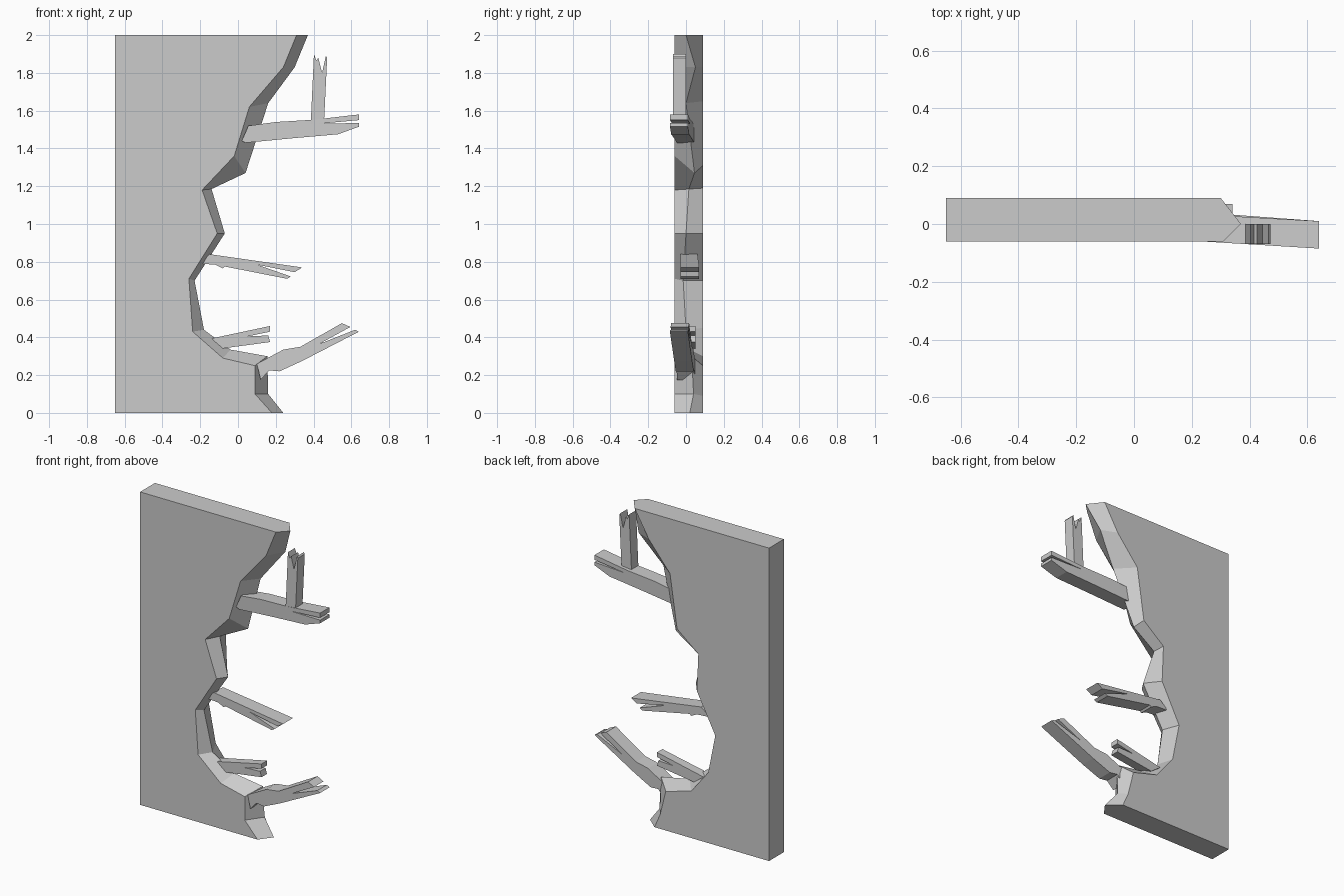
import bpy, bmesh

if "Cube" in bpy.data.objects:
    bpy.data.objects.remove(bpy.data.objects["Cube"])


def make_object(name, bm):
    bmesh.ops.recalc_face_normals(bm, faces=bm.faces)
    mesh = bpy.data.meshes.new(name)
    bm.to_mesh(mesh)
    bm.free()
    obj = bpy.data.objects.new(name, mesh)
    bpy.context.collection.objects.link(obj)
    return obj


def plank(name, outline, start, end):
    """Splintered board: x/z outline, with (front, back) y at each end."""
    bm = bmesh.new()
    xs = [p[0] for p in outline]
    x0, x1 = min(xs), max(xs)
    sides = []
    for s in (0, 1):
        sides.append([bm.verts.new((x, start[s] + (end[s] - start[s]) * (x - x0) / (x1 - x0), z))
                      for x, z in outline])
    front, back = sides
    bm.faces.new(front)
    bm.faces.new(back[::-1])
    n = len(outline)
    for i in range(n):
        j = (i + 1) % n
        bm.faces.new((front[i], back[i], back[j], front[j]))
    return make_object(name, bm)


# Wall slab whose broken side is a jagged ridge between front and back edges
LEFT, FRONT, BACK = -0.65, -0.06, 0.09
front_edge = [(.31, 2), (.24, 1.83), (.06, 1.62), (-.02, 1.36), (-.19, 1.18), (-.11, .95),
              (-.26, .71), (-.24, .43), (-.08, .29), (.09, .25), (.09, .10), (.18, 0)]
ridge = [(.37, 0, 2), (.30, .05, 1.83), (.16, 0, 1.64), (.04, .045, 1.27), (-.14, .015, 1.185),
         (-.07, 0, .95), (-.23, -.015, .70), (-.18, 0, .44), (-.04, .02, .335),
         (.155, .03, .30), (.16, .04, .10), (.24, .02, 0)]
back_edge = [(.30, 2), (.20, 1.83), (.05, 1.65), (0, 1.31), (-.15, 1.19), (-.14, .95),
             (-.27, .70), (-.22, .45), (-.10, .30), (.08, .25), (.12, .09), (.16, 0)]

bm = bmesh.new()
f = [bm.verts.new((x, FRONT, z)) for x, z in front_edge]
m = [bm.verts.new(p) for p in ridge]
b = [bm.verts.new((x, BACK, z)) for x, z in back_edge]
ft, bt = (bm.verts.new((LEFT, y, 2)) for y in (FRONT, BACK))
fb, bb = (bm.verts.new((LEFT, y, 0)) for y in (FRONT, BACK))
bm.faces.new([ft] + f + [fb])
bm.faces.new([bt] + b + [bb])
bm.faces.new((ft, bt, bb, fb))
bm.faces.new((ft, f[0], m[0], b[0], bt))
bm.faces.new((fb, f[-1], m[-1], b[-1], bb))
for i in range(len(f) - 1):
    bm.faces.new((f[i], f[i + 1], m[i + 1], m[i]))
    bm.faces.new((m[i], m[i + 1], b[i + 1], b[i]))
make_object("broken_wall", bm)

# Upper beam with a split end
plank("upper_beam",
      [(.04, 1.43), (.30, 1.455), (.53, 1.475), (.64, 1.515), (.64, 1.535), (.42, 1.53),
       (.64, 1.55), (.64, 1.58), (.40, 1.552), (.20, 1.54), (.055, 1.52), (.02, 1.44)],
      (-.047, .045), (-.085, .01))

# Upright stub on the upper beam
plank("upright_stub",
      [(.385, 1.53), (.455, 1.53), (.472, 1.88), (.465, 1.89), (.445, 1.80),
       (.425, 1.88), (.415, 1.865), (.402, 1.90)],
      (-.07, 0), (-.07, 0))

# Middle splintered board
plank("middle_board",
      [(-.21, .79), (-.12, .785), (-.08, .765), (-.07, .775), (.26, .71), (.28, .722),
       (.10, .785), (.30, .745), (.34, .77), (-.15, .84)],
      (-.03, .06), (-.03, .07))

# Small low board
plank("low_board",
      [(-.16, .39), (-.09, .34), (.17, .375), (.16, .41), (.05, .405), (.17, .43), (.17, .46)],
      (-.01, .05), (-.005, .05))

# Large low board, bent and split
plank("large_low_board",
      [(.12, .175), (.165, .225), (.22, .22), (.34, .275), (.64, .43), (.62, .44), (.43, .365),
       (.595, .455), (.55, .475), (.33, .35), (.24, .335), (.10, .26)],
      (-.045, .05), (-.085, .01))
